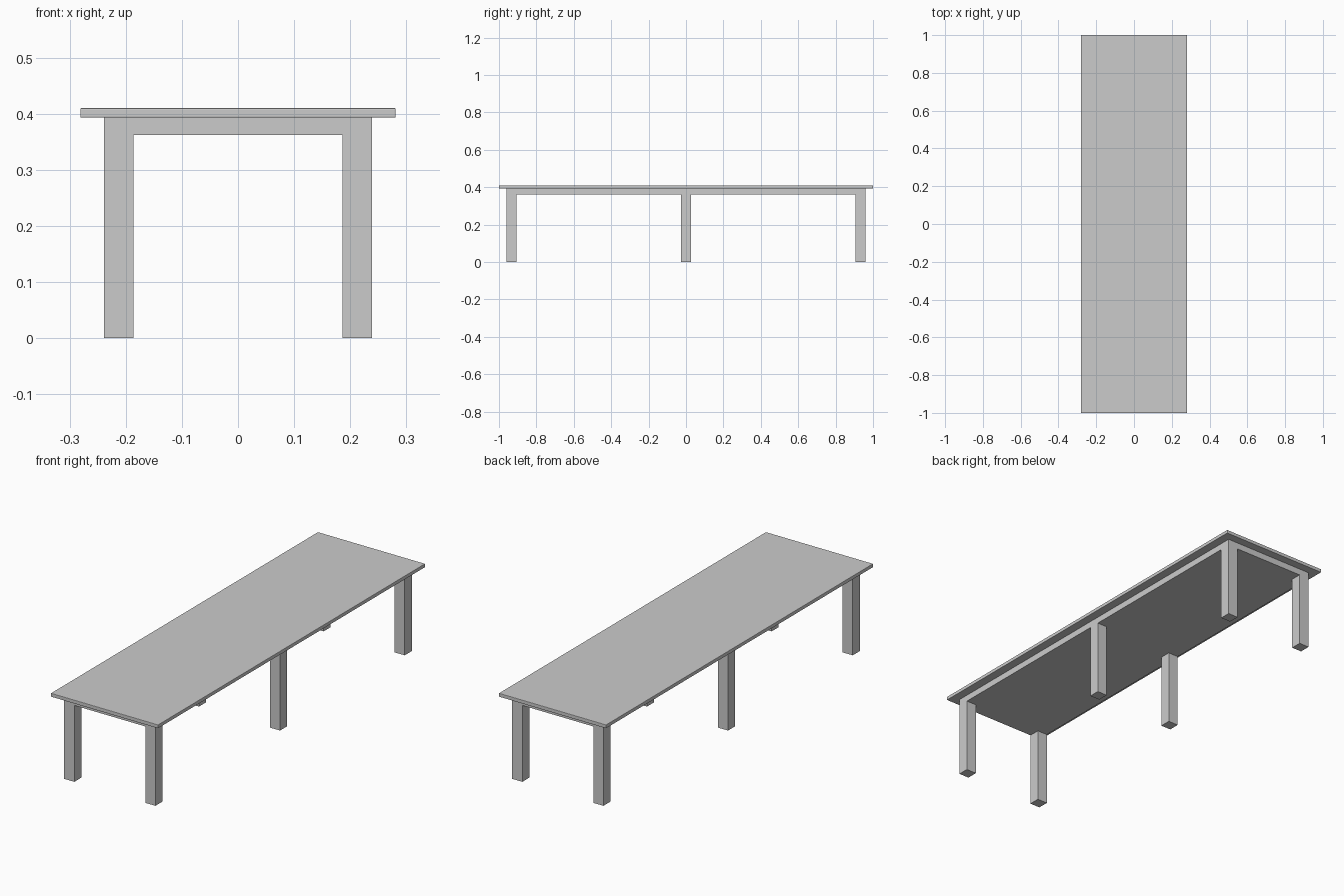
import bpy

if "Cube" in bpy.data.objects:
    bpy.data.objects.remove(bpy.data.objects["Cube"])


def box(name, x, y, z):
    """Box from (min, max) ranges on each axis."""
    bpy.ops.mesh.primitive_cube_add(
        size=1, location=[(a + b) / 2 for a, b in (x, y, z)])
    ob = bpy.context.object
    ob.name = name
    ob.scale = [b - a for a, b in (x, y, z)]
    bpy.ops.object.transform_apply(location=False, rotation=False, scale=True)
    return ob


LEG = 0.053            # square leg thickness
HX, HY = 0.239, 0.96   # half size of the base
Z_FRAME, Z_TOP = 0.362, 0.393

# Thin table top with slightly eased edges
top = box("table_top", (-0.281, 0.281), (-1, 1), (Z_TOP, 0.41))
bevel = top.modifiers.new("eased_edges", 'BEVEL')
bevel.width = 0.002
bevel.segments = 2

# Solid apron block under the top, flush with the outside of the legs
box("apron", (-HX, HX), (-HY, HY), (Z_FRAME, Z_TOP))

# Three pairs of square legs
for row, y in (("front", -HY + LEG / 2), ("middle", 0), ("back", HY - LEG / 2)):
    for side, x in (("left", -HX + LEG / 2), ("right", HX - LEG / 2)):
        box(f"{row}_{side}_leg", (x - LEG / 2, x + LEG / 2),
            (y - LEG / 2, y + LEG / 2), (0, Z_FRAME))
